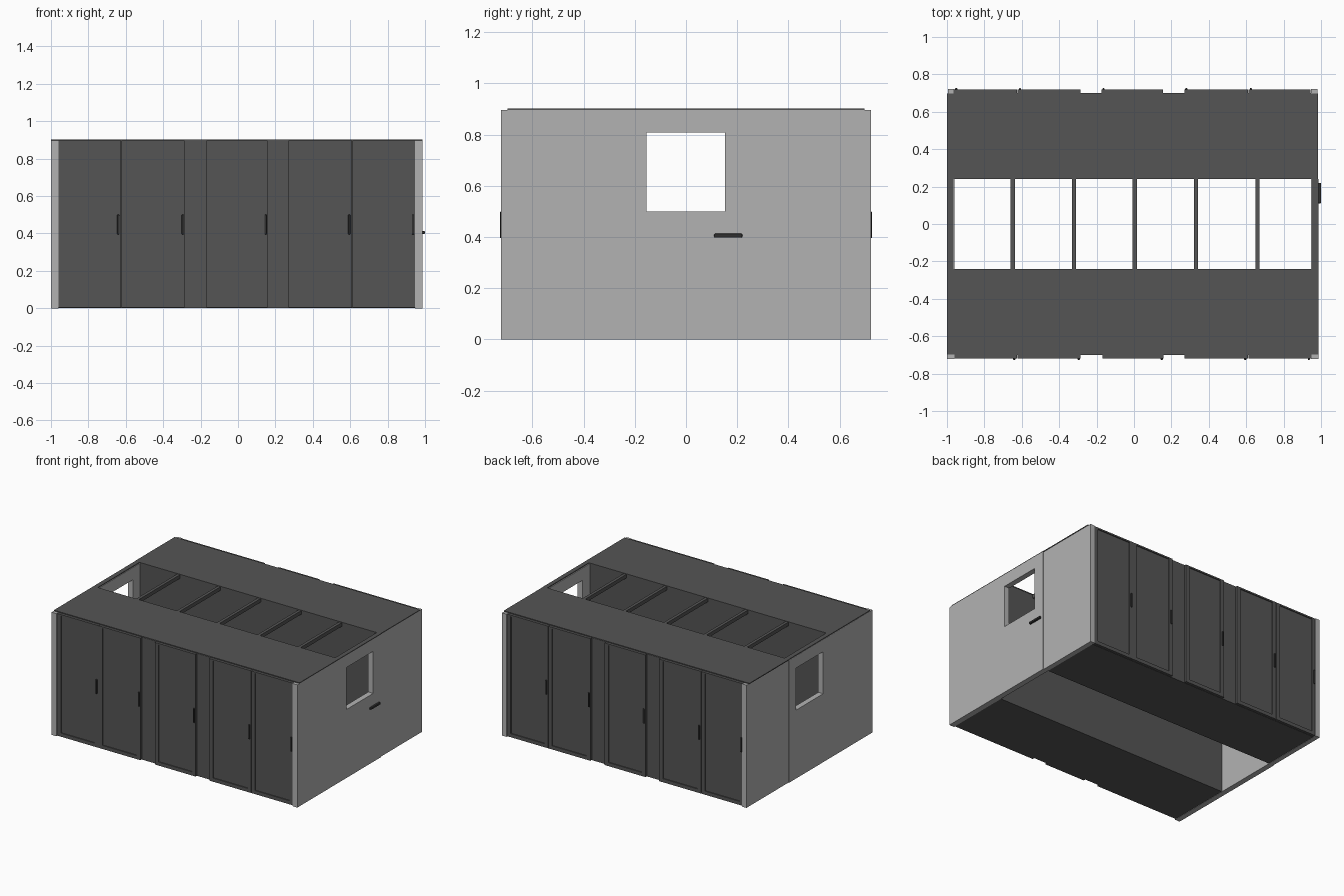
import bpy, bmesh, math
from mathutils import Matrix

if "Cube" in bpy.data.objects:
    bpy.data.objects.remove(bpy.data.objects["Cube"])


def material(name, v):
    m = bpy.data.materials.new(name)
    m.diffuse_color = (v, v, v, 1)
    m.use_nodes = True
    m.node_tree.nodes["Principled BSDF"].inputs["Base Color"].default_value = m.diffuse_color
    return m


DARK = material("dark grey", 0.09)
LIGHT = material("light grey", 0.45)
BLACK = material("near black", 0.03)


def finish(name, bm, mat):
    bmesh.ops.recalc_face_normals(bm, faces=bm.faces)
    me = bpy.data.meshes.new(name)
    bm.to_mesh(me)
    bm.free()
    me.materials.append(mat)
    ob = bpy.data.objects.new(name, me)
    bpy.context.collection.objects.link(ob)
    return ob


def box(name, x, y, z, mat, bevel=0):
    bm = bmesh.new()
    bmesh.ops.create_cube(bm, size=1)
    for v in bm.verts:
        for i, (a, b) in enumerate((x, y, z)):
            v.co[i] = (a + b) / 2 + v.co[i] * (b - a)
    if bevel:
        bmesh.ops.bevel(bm, geom=bm.edges[:], offset=bevel, segments=2,
                        profile=0.5, affect='EDGES')
    return finish(name, bm, mat)


def frame(name, outer, inner, depth, mat, axis):
    """Rectangular ring (u0, u1, z0, z1) with thickness along the given axis."""
    bm = bmesh.new()
    rings = []
    for d in depth:
        for u0, u1, z0, z1 in (outer, inner):
            pts = [(u0, z0), (u1, z0), (u1, z1), (u0, z1)]
            rings.append([bm.verts.new((u, d, z) if axis == 'y' else (d, u, z))
                          for u, z in pts])
    o0, i0, o1, i1 = rings
    for a, b in ((o0, i0), (o1, i1), (o0, o1), (i0, i1)):
        for k in range(4):
            n = (k + 1) % 4
            bm.faces.new((a[k], a[n], b[n], b[k]))
    return finish(name, bm, mat)


# Half turn that maps the front row onto the back row
CX = -0.0075
turn = Matrix.Translation((CX, 0, 0)) @ Matrix.Rotation(math.pi, 4, 'Z') @ Matrix.Translation((-CX, 0, 0))

# Cabinet doors: (left, right, handle x)
doors = [(-0.96, -0.625, -0.64), (-0.625, -0.285, -0.295), (-0.17, 0.16, 0.148),
         (0.27, 0.61, 0.595), (0.61, 0.95, 0.935)]

for side in ("front", "back"):
    parts = [box(side + "_cabinet_row", (-0.96, 0.945), (-0.70, -0.242), (0.002, 0.896), DARK)]
    for i, (a, b, h) in enumerate(doors):
        n = f"{side}_door_{i + 1}"
        a, b = a + 0.001, b - 0.001
        parts.append(frame(n + "_frame", (a, b, 0.004, 0.896),
                           (a + 0.03, b - 0.03, 0.03, 0.885), (-0.718, -0.699), DARK, 'y'))
        parts.append(box(n + "_panel", (a + 0.03, b - 0.03), (-0.711, -0.699),
                         (0.03, 0.885), DARK))
        parts.append(box(n + "_handle", (h - 0.006, h + 0.006), (-0.726, -0.712),
                         (0.395, 0.50), BLACK, 0.003))
    # Roof over the cabinet row
    parts.append(box(side + "_roof", (-0.999, 0.986), (-0.698, -0.24), (0.896, 0.902), DARK))
    if side == "back":
        for p in parts:
            p.data.transform(turn)

# End walls: a wide windowed leaf and a slightly recessed narrow leaf
for name, x_in, x_out, x_step, w in (("left", -0.96, -1.0, -0.995, 0.157),
                                     ("right", 0.946, 0.986, 0.981, 0.152)):
    frame(name + "_end_wall", (-0.723, 0.24, 0, 0.896), (-0.155, w, 0.50, 0.807),
          (x_in, x_out), LIGHT, 'x')
    box(name + "_end_side_leaf", tuple(sorted((x_in, x_step))), (0.24, 0.723), (0, 0.896), LIGHT)

# Handle on the right end wall
box("end_wall_handle", (0.98, 1.0), (0.11, 0.22), (0.397, 0.413), BLACK, 0.005)

# Roof bars across the open aisle
box("left_end_bar", (-0.999, -0.965), (-0.24, 0.24), (0.896, 0.902), DARK)
box("right_end_bar", (0.953, 0.986), (-0.24, 0.24), (0.896, 0.902), DARK)
for i, x in enumerate((-0.648, -0.32, 0.004, 0.332, 0.66)):
    box(f"aisle_bar_{i + 1}", (x - 0.011, x + 0.011), (-0.242, 0.242), (0.872, 0.899), DARK)
